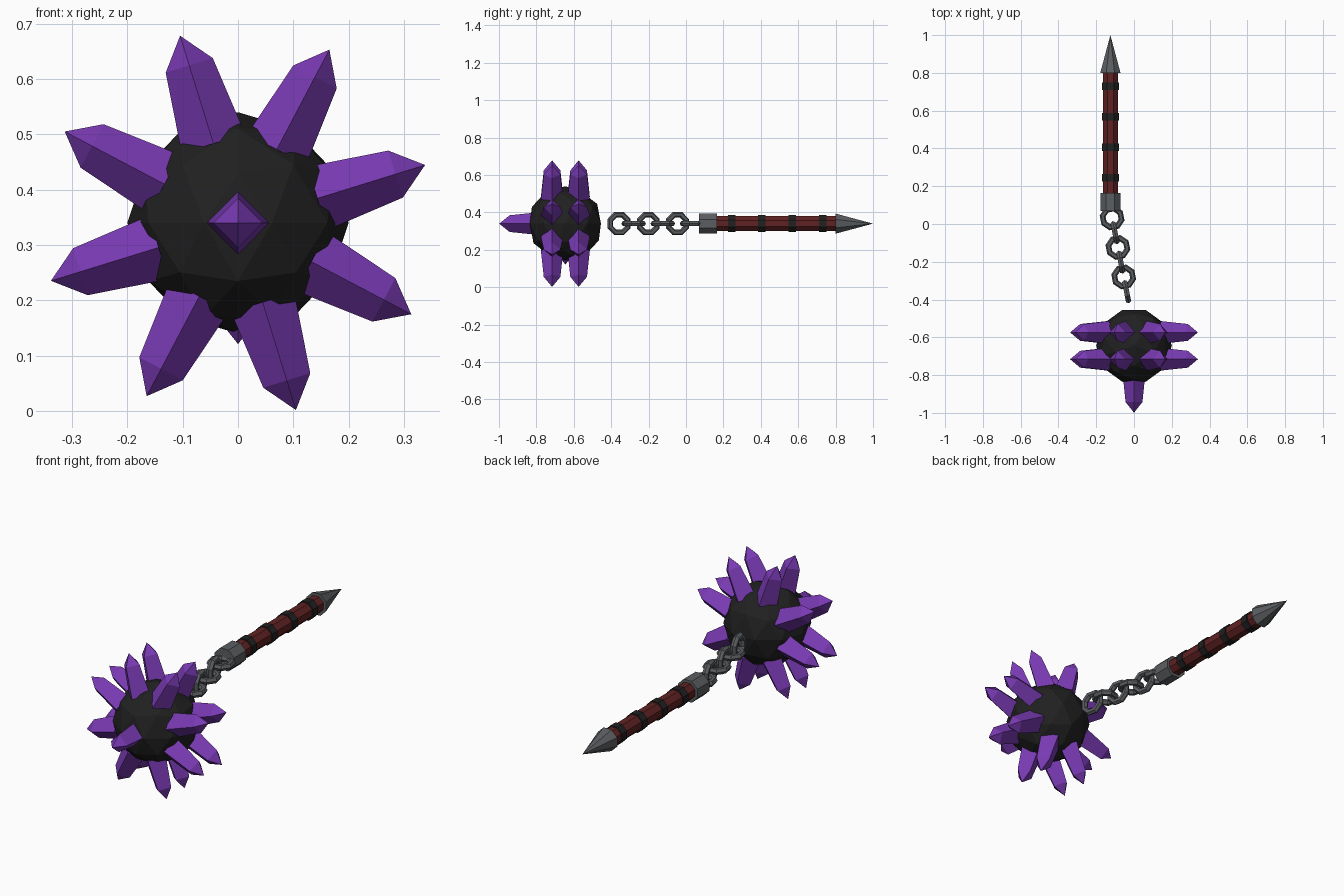
import bpy, bmesh, math
from mathutils import Vector, Matrix

if "Cube" in bpy.data.objects:
    bpy.data.objects.remove(bpy.data.objects["Cube"])


def make_mat(name, rgb):
    m = bpy.data.materials.new(name)
    m.diffuse_color = (*rgb, 1)
    m.use_nodes = True
    m.node_tree.nodes["Principled BSDF"].inputs["Base Color"].default_value = m.diffuse_color
    return m


PURPLE = make_mat("crystal purple", (0.19, 0.042, 0.45))
BLACK = make_mat("iron black", (0.015, 0.015, 0.015))
GREY = make_mat("steel grey", (0.105, 0.112, 0.12))
RED = make_mat("grip red", (0.115, 0.016, 0.016))

CENTRE = Vector((0, -0.645, 0.34))
HANDLE_X, AXIS_Z = -0.125, 0.34


def add_object(name, bm, mat, matrix=Matrix()):
    bm.transform(matrix)
    bmesh.ops.recalc_face_normals(bm, faces=bm.faces)
    me = bpy.data.meshes.new(name)
    bm.to_mesh(me)
    bm.free()
    me.materials.append(mat)
    ob = bpy.data.objects.new(name, me)
    bpy.context.collection.objects.link(ob)
    return ob


def lathe(name, profile, sides, mat, matrix, turn=0.0):
    """Faceted solid along local z from (radius, height) pairs; radius 0 makes a tip."""
    bm = bmesh.new()
    rings = []
    for r, h in profile:
        n = sides if r > 0 else 1
        rings.append([bm.verts.new((r * math.cos(turn + 2 * math.pi * i / sides),
                                    r * math.sin(turn + 2 * math.pi * i / sides), h))
                      for i in range(n)])
    for a, b in zip(rings, rings[1:]):
        for i in range(sides):
            j = (i + 1) % sides
            bm.faces.new([a[i], a[j], b[0]] if len(b) == 1 else [a[i], a[j], b[j], b[i]])
    for ring in (rings[0], rings[-1]):
        if len(ring) > 1:
            bm.faces.new(ring)
    return add_object(name, bm, mat, matrix)


# Spiked head: ball
bm = bmesh.new()
bmesh.ops.create_icosphere(bm, subdivisions=2, radius=0.2)
add_object("ball", bm, BLACK,
           Matrix.Translation(CENTRE) @ Matrix.Rotation(-math.pi / 2, 4, 'Z'))

# Crystal spikes: two rings of eight, one in front, one sunk into the underside
CRYSTAL = [(0.06, 0.15), (0.0445, 0.298), (0, 0.354)]


def spike(name, origin, direction):
    z = Vector(direction).normalized()
    x = Vector((0, 1, 0)) if abs(z.y) < 0.5 else Vector((1, 0, 0))
    y = z.cross(x)
    rot = Matrix((x, y, z)).transposed().to_4x4()
    lathe(name, CRYSTAL, 4, PURPLE, Matrix.Translation(origin) @ rot)


for row, y in (("front", -0.716), ("back", -0.574)):
    for k in range(8):
        a = math.radians(17.2 + 45 * k)
        spike(f"{row}_spike_{k + 1}", Vector((0, y, CENTRE.z)),
              (math.cos(a), 0, math.sin(a)))
spike("nose_spike", CENTRE, (0, -1, 0))
spike("underside_spike", CENTRE + Vector((0, 0, 0.135)), (0, 0, -1))

# Handle parts, all along +y
ALONG_Y = Matrix.Translation((HANDLE_X, 0, AXIS_Z)) @ Matrix.Rotation(-math.pi / 2, 4, 'X')
FLAT = math.pi / 8
lathe("socket", [(0.058, 0.07), (0.058, 0.165)], 8, GREY, ALONG_Y, FLAT)
lathe("grip", [(0.043, 0.15), (0.043, 0.81)], 8, RED, ALONG_Y, FLAT)
for k in range(4):
    y = 0.244 + 0.162 * k
    lathe(f"grip_band_{k + 1}", [(0.049, y - 0.02), (0.049, y + 0.02)], 8, BLACK, ALONG_Y, FLAT)
lathe("pommel_point", [(0.058, 0.8), (0, 1.0)], 8, GREY, ALONG_Y, FLAT)

# Chain: links alternate between lying flat and standing upright
swing = Matrix.Rotation(math.atan(0.197), 4, 'Z')
for k in range(6):
    y = 0.032 - 0.078 * k
    x = -0.116 + 0.197 * 0.078 * k
    bm = bmesh.new()
    major, minor = 8, 6
    grid = []
    for i in range(major):
        a = 2 * math.pi * (i + 0.5) / major
        ring = []
        for j in range(minor):
            b = 2 * math.pi * j / minor
            r = 0.051 + 0.016 * math.cos(b)
            ring.append(bm.verts.new((r * math.cos(a), r * math.sin(a), 0.016 * math.sin(b))))
        grid.append(ring)
    for i in range(major):
        for j in range(minor):
            n, m = (i + 1) % major, (j + 1) % minor
            bm.faces.new([grid[i][j], grid[n][j], grid[n][m], grid[i][m]])
    roll = Matrix.Rotation(math.pi / 2 * (k % 2), 4, 'Y')
    add_object(f"chain_link_{k + 1}", bm, GREY,
               Matrix.Translation((x, y, AXIS_Z)) @ swing @ roll)
